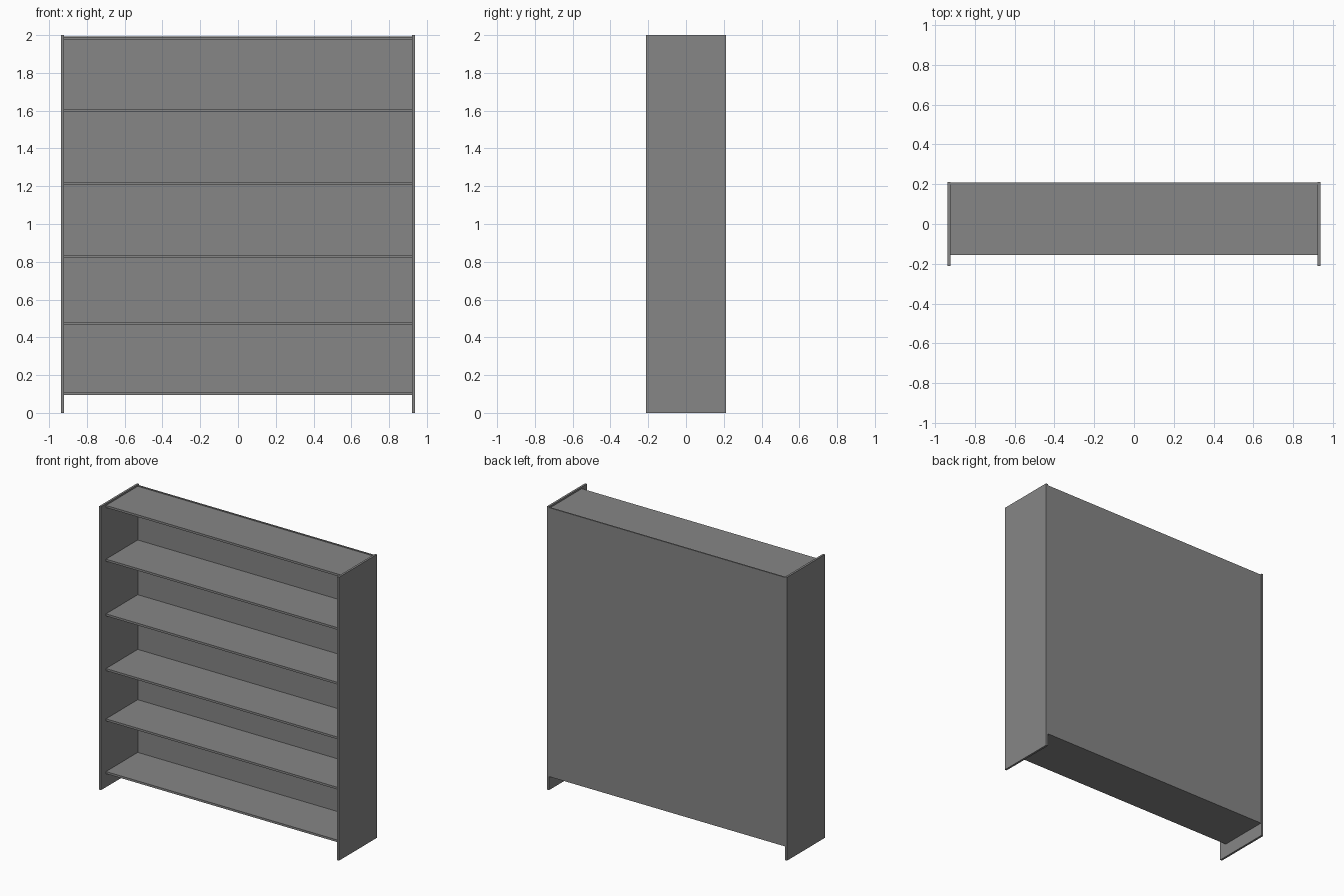
import bpy

cube = bpy.data.objects.get("Cube")
if cube:
    bpy.data.objects.remove(cube, do_unlink=True)

# Single grey finish
grey = bpy.data.materials.new("plain_grey")
grey.use_nodes = True
colour = (0.24, 0.24, 0.24, 1.0)
grey.diffuse_color = colour
grey.node_tree.nodes["Principled BSDF"].inputs["Base Color"].default_value = colour


def panel(name, x, y, z):
    """Flat board spanning the given (low, high) ranges."""
    spans = (x, y, z)
    bpy.ops.mesh.primitive_cube_add(size=1, location=[(a + b) / 2 for a, b in spans])
    board = bpy.context.object
    board.name = name
    board.scale = [b - a for a, b in spans]
    bpy.ops.object.transform_apply(location=False, rotation=False, scale=True)
    board.data.materials.append(grey)
    return board


WIDTH, DEPTH, HEIGHT = 0.937, 0.212, 2.0
BOARD = 0.015
INNER = WIDTH - BOARD
BACK_FRONT = 0.199

# Full-height sides, which also act as feet
panel("left_side", (INNER, WIDTH), (-DEPTH, DEPTH), (0, HEIGHT))
panel("right_side", (-WIDTH, -INNER), (-DEPTH, DEPTH), (0, HEIGHT))

# Back board, set in slightly between the sides
panel("back_board", (-INNER, INNER), (BACK_FRONT, DEPTH - 0.003), (0.095, 1.993))

# Shelves, set back from the front edges
names = ("bottom_shelf", "second_shelf", "third_shelf", "fourth_shelf", "fifth_shelf", "top_board")
for name, z in zip(names, (0.095, 0.467, 0.822, 1.208, 1.594, 1.973)):
    panel(name, (-INNER, INNER), (-0.155, BACK_FRONT), (z, z + BOARD))
